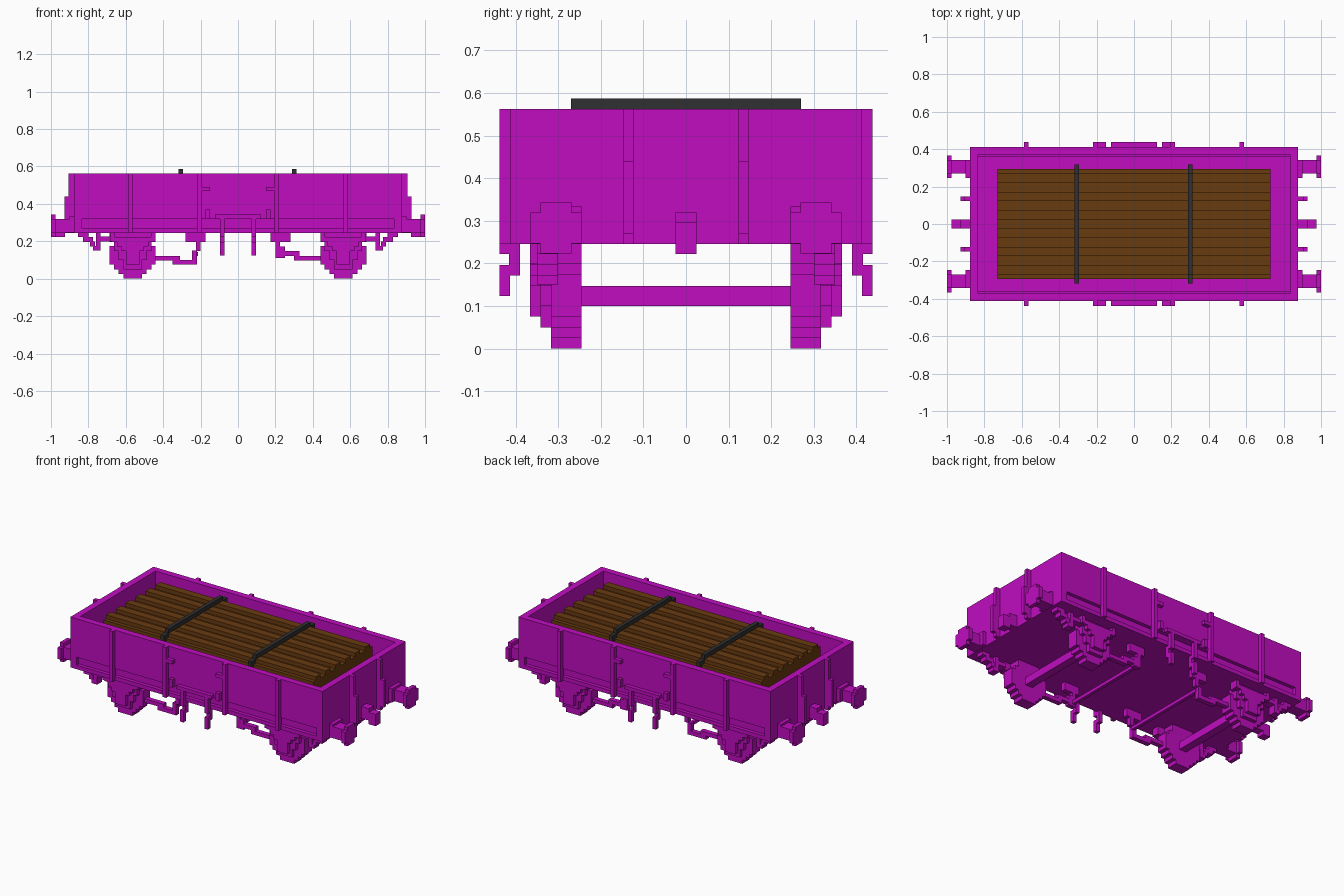
import bpy, bmesh

cube = bpy.data.objects.get("Cube")
if cube:
    bpy.data.objects.remove(cube, do_unlink=True)


def material(name, rgb):
    m = bpy.data.materials.new(name)
    m.use_nodes = True
    m.diffuse_color = (*rgb, 1)
    b = m.node_tree.nodes["Principled BSDF"]
    b.inputs["Base Color"].default_value = (*rgb, 1)
    b.inputs["Roughness"].default_value = 0.8
    return m


PURPLE = material("purple", (0.53, 0.004, 0.53))
BROWN = material("wood brown", (0.14, 0.043, 0.005))
BLACK = material("strap black", (0.03, 0.03, 0.032))


def blocks(name, boxes, mat=PURPLE, mx=False, my=False):
    """One object of boxes (x0, x1, y0, y1, z0, z1), optionally mirrored in x and y."""
    bm = bmesh.new()
    for x0, x1, y0, y1, z0, z1 in boxes:
        geo = bmesh.ops.create_cube(bm, size=1)["verts"]
        for v in geo:
            v.co = (x1 if v.co.x > 0 else x0,
                    y1 if v.co.y > 0 else y0,
                    z1 if v.co.z > 0 else z0)
    mesh = bpy.data.meshes.new(name)
    bm.to_mesh(mesh)
    bm.free()
    mesh.materials.append(mat)
    ob = bpy.data.objects.new(name, mesh)
    bpy.context.collection.objects.link(ob)
    if mx or my:
        mod = ob.modifiers.new("mirror", "MIRROR")
        mod.use_axis = (mx, my, False)
        mod.use_mirror_merge = False
    return ob


def stack(cx, y0, y1, rows):
    """Stepped plate from rows of (half width, bottom, top)."""
    return [(cx - w, cx + w, y0, y1, a, b) for w, a, b in rows]


# Open body: floor, walls and grooved sole bars
blocks("floor", [(-0.855, 0.855, -0.385, 0.385, 0.245, 0.295)])
blocks("end_wall", [(0.835, 0.877, -0.413, 0.413, 0.245, 0.562)], mx=True)
blocks("side_wall", [(-0.835, 0.835, 0.372, 0.413, 0.32, 0.562),
                     (-0.855, 0.855, 0.36, 0.39, 0.27, 0.32),
                     (-0.855, 0.855, 0.36, 0.413, 0.245, 0.27)], my=True)

# Posts and fittings on the body
blocks("side_post", [(x - 0.012, x + 0.012, 0.41, 0.438, 0.245, 0.562)
                     for x in (0.577, 0.206)], mx=True, my=True)
blocks("side_latch", [(0.15, 0.2, 0.41, 0.438, 0.468, 0.49),
                      (0.15, 0.173, 0.41, 0.438, 0.32, 0.37),
                      ], mx=True, my=True)
blocks("side_ledge", [(-0.123, 0.123, 0.41, 0.438, 0.32, 0.342)], my=True)
blocks("end_post", [(0.87, 0.905, 0.123, 0.147, 0.245, 0.562),
                    (0.9, 0.928, 0.123, 0.147, 0.27, 0.44)], mx=True, my=True)

# Cranked hand levers hanging from the ledge
blocks("hand_lever", [(0.073, 0.097, 0.413, 0.438, 0.222, 0.32),
                      (0.073, 0.097, 0.39, 0.415, 0.172, 0.27),
                      (0.073, 0.097, 0.413, 0.438, 0.123, 0.196)], mx=True, my=True)

# Buffers and coupling hooks
by, bz = 0.305, 0.283
blocks("buffer", [(0.87, 0.98, by - 0.036, by + 0.036, bz - 0.036, bz + 0.036),
                  (0.87, 0.9, by - 0.06, by + 0.036, bz - 0.036, bz + 0.05),
                  (0.975, 1.0, by - 0.06, by + 0.06, bz - 0.036, bz + 0.036),
                  (0.975, 1.0, by - 0.036, by + 0.036, bz - 0.06, bz + 0.06)],
       mx=True, my=True)
blocks("coupling_hook", [(0.87, 0.928, -0.025, 0.025, 0.245, 0.32),
                         (0.925, 0.975, -0.025, 0.025, 0.222, 0.296)], mx=True)

# Wheels, axles, guards and springs
WX = 0.563
wheel = [(0.05, 0, 0.025), (0.075, 0.025, 0.05), (0.1, 0.05, 0.075),
         (0.123, 0.075, 0.175), (0.1, 0.175, 0.2), (0.075, 0.2, 0.246)]
guard = [(0.05, 0.05, 0.1), (0.075, 0.1, 0.147), (0.1, 0.147, 0.196), (0.123, 0.196, 0.246)]
spring = [(0.036, 0.075, 0.147), (0.06, 0.147, 0.172), (0.085, 0.172, 0.196),
          (0.11, 0.196, 0.222)]
blocks("wheel", stack(WX, 0.245, 0.317, wheel), mx=True, my=True)
blocks("axle", [(WX - 0.025, WX + 0.025, -0.25, 0.25, 0.1, 0.147)], mx=True)
blocks("axle_guard", stack(WX, 0.315, 0.341, guard), mx=True, my=True)
blocks("leaf_spring", stack(WX, 0.34, 0.366, spring)
       + [(WX + s * 0.11 - 0.012, WX + s * 0.11 + 0.012, 0.34, 0.366, 0.2, 0.246)
          for s in (-1, 1)], mx=True, my=True)

# Stepped brackets outside each wheel
blocks("outer_bracket", [(0.8, 0.855, 0.3, 0.35, 0.222, 0.246),
                         (0.775, 0.83, 0.3, 0.35, 0.196, 0.222),
                         (0.765, 0.79, 0.3, 0.35, 0.172, 0.2),
                         (0.735, 0.775, 0.3, 0.35, 0.15, 0.175),
                         (0.735, 0.76, 0.3, 0.35, 0.172, 0.246),
                         (0.685, 0.74, 0.3, 0.35, 0.2, 0.225)], mx=True, my=True)

# Brake rods, hangers and cross shafts
blocks("brake_rod_right", [(-0.46, -0.31, 0.27, 0.3, 0.098, 0.122),
                           (-0.35, -0.22, 0.27, 0.3, 0.075, 0.1),
                           (-0.245, -0.22, 0.27, 0.3, 0.075, 0.15),
                           (-0.225, -0.2, 0.27, 0.3, 0.147, 0.246),
                           (-0.28, -0.175, 0.27, 0.3, 0.196, 0.246)], my=True)
blocks("brake_rod_left", [(0.3, 0.46, 0.27, 0.3, 0.098, 0.122),
                          (0.225, 0.33, 0.27, 0.3, 0.122, 0.147),
                          (0.2, 0.25, 0.27, 0.3, 0.11, 0.172),
                          (0.2, 0.225, 0.27, 0.3, 0.147, 0.246),
                          (0.175, 0.28, 0.27, 0.3, 0.196, 0.246)], my=True)
blocks("cross_shaft", [(-0.235, -0.215, -0.28, 0.28, 0.122, 0.142),
                       (0.205, 0.225, -0.28, 0.28, 0.122, 0.142)])

# Timber load: alternating raised and sunken planks with lower edge strips
P = 0.049
planks = [(-0.73, 0.73, (i - 5.5) * P, (i - 4.5) * P, 0.295, 0.56 if i % 2 == 0 else 0.536)
          for i in range(11)]
planks += [(-0.73, 0.73, -0.293, -5.5 * P, 0.295, 0.536),
           (-0.73, 0.73, 5.5 * P, 0.293, 0.295, 0.536)]
blocks("timber_load", planks, BROWN)

# Straps over the load
strap = []
for x in (-0.306, 0.302):
    a, b = x - 0.012, x + 0.012
    strap.append((a, b, -0.27, 0.27, 0.56, 0.587))
    for s in (-1, 1):
        y0, y1, y2 = sorted((s * 0.268, s * 0.293, s * 0.317))
        strap.append((a, b, y0, y2, 0.536, 0.561))
        strap.append((a, b, *sorted((s * 0.293, s * 0.317)), 0.295, 0.54))
blocks("strap", strap, BLACK)
